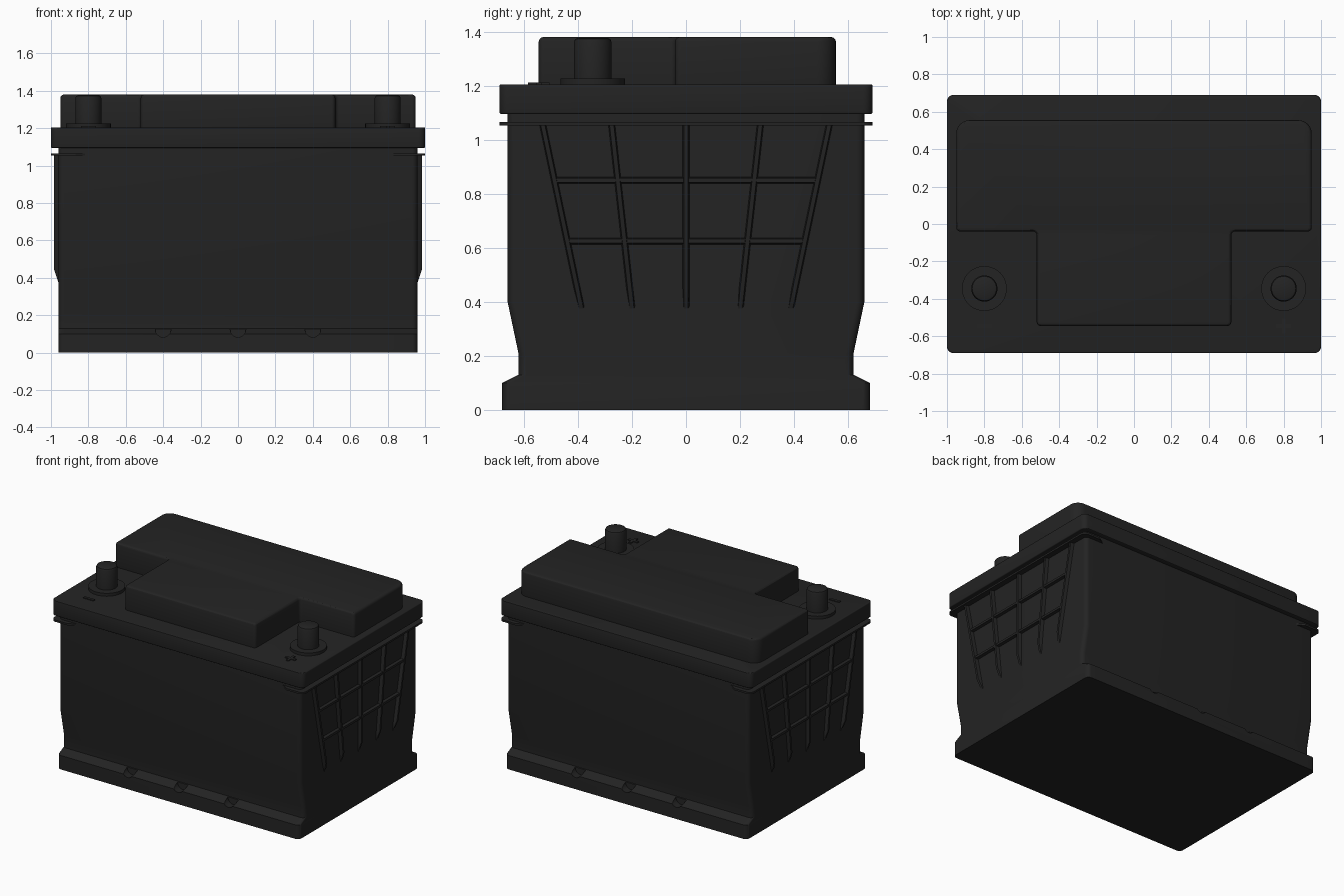
import bpy, bmesh
from math import cos, sin, pi, radians
from mathutils import Vector, Matrix

cube = bpy.data.objects.get("Cube")
if cube:
    bpy.data.objects.remove(cube)

BLACK = (0.017, 0.017, 0.017, 1)
mat = bpy.data.materials.new("black plastic")
mat.use_nodes = True
mat.diffuse_color = BLACK
bsdf = mat.node_tree.nodes["Principled BSDF"]
bsdf.inputs["Base Color"].default_value = BLACK
bsdf.inputs["Roughness"].default_value = 0.6


def make(name, bm):
    bmesh.ops.recalc_face_normals(bm, faces=bm.faces)
    me = bpy.data.meshes.new(name)
    bm.to_mesh(me)
    bm.free()
    ob = bpy.data.objects.new(name, me)
    bpy.context.collection.objects.link(ob)
    me.materials.append(mat)
    return ob


def finish(ob, bevel=0, mirror=False, cutter=None):
    """Apply the modifiers and smooth all but the sharp edges."""
    if cutter:
        m = ob.modifiers.new("notches", "BOOLEAN")
        m.object, m.solver = cutter, "EXACT"
    if bevel:
        m = ob.modifiers.new("bevel", "BEVEL")
        m.width, m.segments, m.angle_limit = bevel, 3, radians(50)
    if mirror:
        ob.modifiers.new("mirror", "MIRROR")
    bpy.ops.object.select_all(action="DESELECT")
    ob.select_set(True)
    bpy.context.view_layer.objects.active = ob
    for m in list(ob.modifiers):
        bpy.ops.object.modifier_apply(modifier=m.name)
    bpy.ops.object.shade_smooth_by_angle(angle=radians(30))


def outline(points, steps=6):
    """Round each (x, y, radius) corner of a right-angled outline."""
    out = []
    for i, (x, y, r) in enumerate(points):
        p = Vector((x, y))
        a = (Vector(points[i - 1][:2]) - p).normalized()
        b = (Vector(points[(i + 1) % len(points)][:2]) - p).normalized()
        if r == 0:
            out.append(p)
            continue
        c = p + (a + b) * r
        for k in range(steps + 1):
            t = k / steps * pi / 2
            out.append(c - b * r * cos(t) - a * r * sin(t))
    return out


def rectangle(hx, hy, r):
    return outline([(-hx, -hy, r), (hx, -hy, r), (hx, hy, r), (-hx, hy, r)])


def loft(name, sections):
    """Skin a closed solid through (outline, z) sections."""
    bm = bmesh.new()
    rings = [[bm.verts.new((p.x, p.y, z)) for p in pts] for pts, z in sections]
    for lo, hi in zip(rings, rings[1:]):
        n = len(lo)
        for i in range(n):
            j = (i + 1) % n
            bm.faces.new((lo[i], lo[j], hi[j], hi[i]))
    bm.faces.new(rings[0][::-1])
    bm.faces.new(rings[-1])
    return make(name, bm)


def lathe(name, profile, x, y, segments=40):
    """Spin a (radius, z) profile around a vertical axis."""
    bm = bmesh.new()
    vs = [bm.verts.new((r, 0, z)) for r, z in profile]
    edges = [bm.edges.new(e) for e in zip(vs, vs[1:])]
    bmesh.ops.spin(bm, geom=vs + edges, axis=(0, 0, 1), cent=(0, 0, 0),
                   angle=2 * pi, steps=segments, use_merge=True)
    bmesh.ops.remove_doubles(bm, verts=bm.verts, dist=1e-5)
    bmesh.ops.translate(bm, verts=bm.verts, vec=(x, y, 0))
    return make(name, bm)


# Case: waisted walls above a flared foot
walls = [(0.68, 0), (0.68, 0.10), (0.62, 0.13), (0.62, 0.21),
         (0.66, 0.40), (0.66, 1.13)]
case = loft("case", [(rectangle(0.96, hy, 0.03), z) for hy, z in walls])

# Rounded notches in the foot, front and back
bm = bmesh.new()
for x in (-0.4, 0, 0.4):
    for y in (-0.675, 0.675):
        place = Matrix.Translation((x, y, 0.125)) @ Matrix.Rotation(pi / 2, 4, "X")
        bmesh.ops.create_cone(bm, cap_ends=True, segments=20, radius1=0.042,
                              radius2=0.042, depth=0.1, matrix=place)
cutter = make("notch_cutter", bm)
cutter.hide_render = True
finish(case, cutter=cutter)
bpy.data.objects.remove(cutter)

# Lid plate
plate = rectangle(1, 0.69, 0.035)
finish(loft("lid", [(plate, 1.095), (plate, 1.205)]), bevel=0.006)

# T-shaped raised cover
cover = outline([(-0.52, -0.545, 0.02), (0.52, -0.545, 0.02), (0.52, -0.04, 0.02),
                 (0.95, -0.04, 0.02), (0.95, 0.555, 0.07), (-0.95, 0.555, 0.07),
                 (-0.95, -0.04, 0.02), (-0.52, -0.04, 0.02)])
finish(loft("raised_cover", [(cover, 1.16), (cover, 1.38)]), bevel=0.018)

# Thin flange wrapping each end under the lid
flange = outline([(0.81, -0.655, 0), (0.87, -0.69, 0), (1, -0.69, 0.035),
                  (1, 0.69, 0.035), (0.87, 0.69, 0), (0.81, 0.655, 0)])
finish(loft("end_flange", [(flange, 1.053), (flange, 1.066)]), mirror=True)

# Raised rib grid on each end
bm = bmesh.new()


def rib(stations, across):
    """Sweep a trapezoid along (crest x, y, z) stations."""
    side = Vector(across)
    rings = []
    for x, y, z in stations:
        base, crest = Vector((0.955, y, z)), Vector((x, y, z))
        rings.append([bm.verts.new(p) for p in (
            base - side * 0.013, crest - side * 0.008,
            crest + side * 0.008, base + side * 0.013)])
    for lo, hi in zip(rings, rings[1:]):
        for i in range(4):
            j = (i + 1) % 4
            bm.faces.new((lo[i], lo[j], hi[j], hi[i]))
    bm.faces.new(rings[0])
    bm.faces.new(rings[-1][::-1])


for top, slope in ((-0.53, -0.21), (-0.275, -0.11), (0, 0), (0.275, 0.11), (0.53, 0.21)):
    rib([(x, top - slope * (1.055 - z), z)
         for x, z in ((0.985, 1.055), (0.985, 0.45), (0.958, 0.37))], (0, 1, 0))
for z, half in ((0.85, 0.487), (0.625, 0.44)):
    rib([(0.98, -half, z), (0.98, half, z)], (0, 0, 1))
finish(make("end_ribs", bm), mirror=True)

# Terminals with collar
post = [(0, 1.19), (0.12, 1.19), (0.12, 1.226), (0.07, 1.226), (0.07, 1.36),
        (0.065, 1.372), (0.055, 1.377), (0, 1.377)]
for name, x in (("left_terminal", 0.8), ("right_terminal", -0.8)):
    finish(lathe(name, post, x, -0.345))

# Raised polarity marks in front of the terminals
bar, thin = 0.04, 0.01
plus = outline([(-bar, -thin, 0), (-thin, -thin, 0), (-thin, -bar, 0), (thin, -bar, 0),
                (thin, -thin, 0), (bar, -thin, 0), (bar, thin, 0), (thin, thin, 0),
                (thin, bar, 0), (-thin, bar, 0), (-thin, thin, 0), (-bar, thin, 0)])
for name, x, shape in (("plus_mark", 0.8, plus), ("minus_mark", -0.8, rectangle(bar, thin, 0))):
    pts = [p + Vector((x, -0.545)) for p in shape]
    finish(loft(name, [(pts, 1.2), (pts, 1.211)]))
